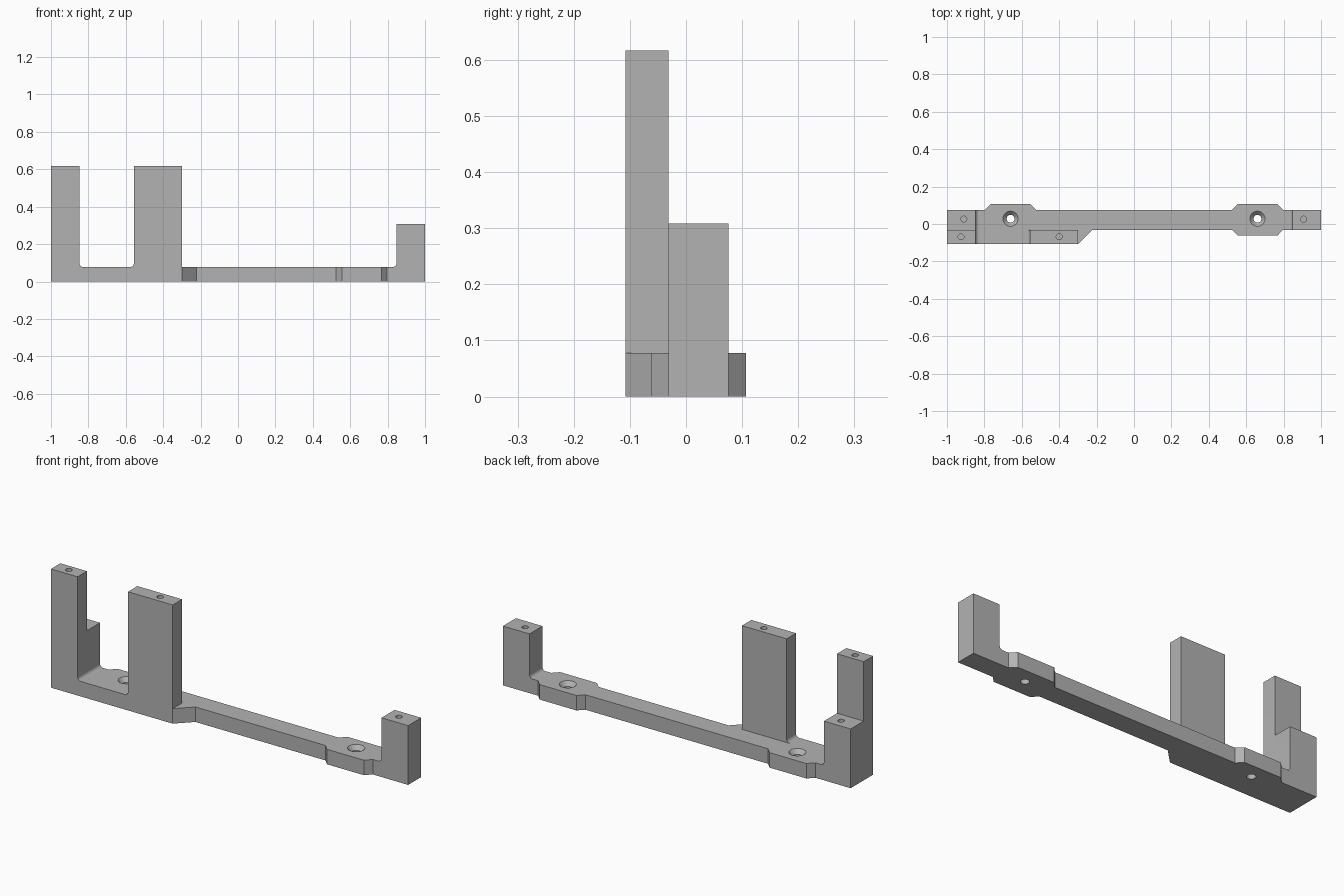
import bpy, bmesh, math
from mathutils import Matrix

if "Cube" in bpy.data.objects:
    bpy.data.objects.remove(bpy.data.objects["Cube"])

grey = bpy.data.materials.new("plain grey")
grey.use_nodes = True
colour = (0.45, 0.45, 0.45, 1)
grey.diffuse_color = colour
grey.node_tree.nodes["Principled BSDF"].inputs["Base Color"].default_value = colour

FRONT, MID, BACK = -0.108, -0.031, 0.076   # depth of the two rows of posts
BASE, LOW, TALL = 0.078, 0.308, 0.617      # heights
FILLET, TAB = 0.018, 0.031


def finish(bm, name):
    bmesh.ops.recalc_face_normals(bm, faces=bm.faces)
    mesh = bpy.data.meshes.new(name)
    bm.to_mesh(mesh)
    bm.free()
    obj = bpy.data.objects.new(name, mesh)
    bpy.context.collection.objects.link(obj)
    mesh.materials.append(grey)
    return obj


def extrude(name, points, direction):
    bm = bmesh.new()
    face = bm.faces.new([bm.verts.new(p) for p in points])
    result = bmesh.ops.extrude_face_region(bm, geom=[face])
    verts = [v for v in result["geom"] if isinstance(v, bmesh.types.BMVert)]
    bmesh.ops.translate(bm, verts=verts, vec=direction)
    return finish(bm, name)


def drill(obj, x, y, z_low, z_high, r_low, r_high):
    """Cut a round or tapered hole between two heights."""
    bm = bmesh.new()
    bmesh.ops.create_cone(bm, cap_ends=True, segments=32, radius1=r_low, radius2=r_high,
                          depth=z_high - z_low,
                          matrix=Matrix.Translation((x, y, (z_low + z_high) / 2)))
    cutter = finish(bm, "hole_cutter")
    cutter.hide_render = True
    mod = obj.modifiers.new("hole", "BOOLEAN")
    mod.operation, mod.solver, mod.object = "DIFFERENCE", "EXACT", cutter
    bpy.context.view_layer.objects.active = obj
    bpy.ops.object.modifier_apply(modifier=mod.name)
    bpy.data.objects.remove(cutter)


def post(name, outer, inner, y0, y1, top, hole):
    """Upright block with a concave fillet at the foot of its inner side."""
    side = 1 if inner > outer else -1
    profile = [(outer, y0, BASE), (outer, y0, top), (inner, y0, top)]
    for i in range(7):
        a = math.radians(15 * i)
        profile.append((inner + side * FILLET * (1 - math.cos(a)), y0,
                        BASE + FILLET * (1 - math.sin(a))))
    obj = extrude(name, profile, (0, y1 - y0, 0))
    drill(obj, *hole, top - 0.15, top + 0.05, 0.016, 0.016)
    return obj


def tab(sign, y, out):
    """Outline of a chamfered widening beside a screw hole."""
    return [(sign * 0.525, y), (sign * 0.555, y + out),
            (sign * 0.767, y + out), (sign * 0.797, y)]


# Base bar, widened at the front left and around the screw holes
outline = [(-1, FRONT), (-0.30, FRONT), (-0.223, MID)]
outline += tab(1, MID, -TAB)
outline += [(1, MID), (1, BACK)]
outline += tab(1, BACK, TAB)[::-1]
outline += tab(-1, BACK, TAB)
outline += [(-1, BACK)]
base = extrude("base_bar", [(x, y, 0) for x, y in outline], (0, 0, BASE))

# Countersunk screw holes
for x in (-0.66, 0.66):
    drill(base, x, 0.028, -0.05, BASE + 0.05, 0.021, 0.021)
    drill(base, x, 0.028, BASE - 0.03, BASE + 0.01, 0.013, 0.05)

# Posts, each with a blind hole in its top
parts = [
    base,
    post("tall_end_post", -1, -0.847, FRONT, MID, TALL, (-0.925, -0.068)),
    post("tall_wide_post", -0.30, -0.557, FRONT, MID, TALL, (-0.40, -0.068)),
    post("right_low_post", -1, -0.847, MID, BACK, LOW, (-0.91, 0.026)),
    post("left_low_post", 1, 0.847, MID, BACK, LOW, (0.907, 0.026)),
]

bpy.ops.object.select_all(action="DESELECT")
for part in parts:
    part.select_set(True)
bpy.context.view_layer.objects.active = base
bpy.ops.object.shade_smooth_by_angle(angle=math.radians(30))
